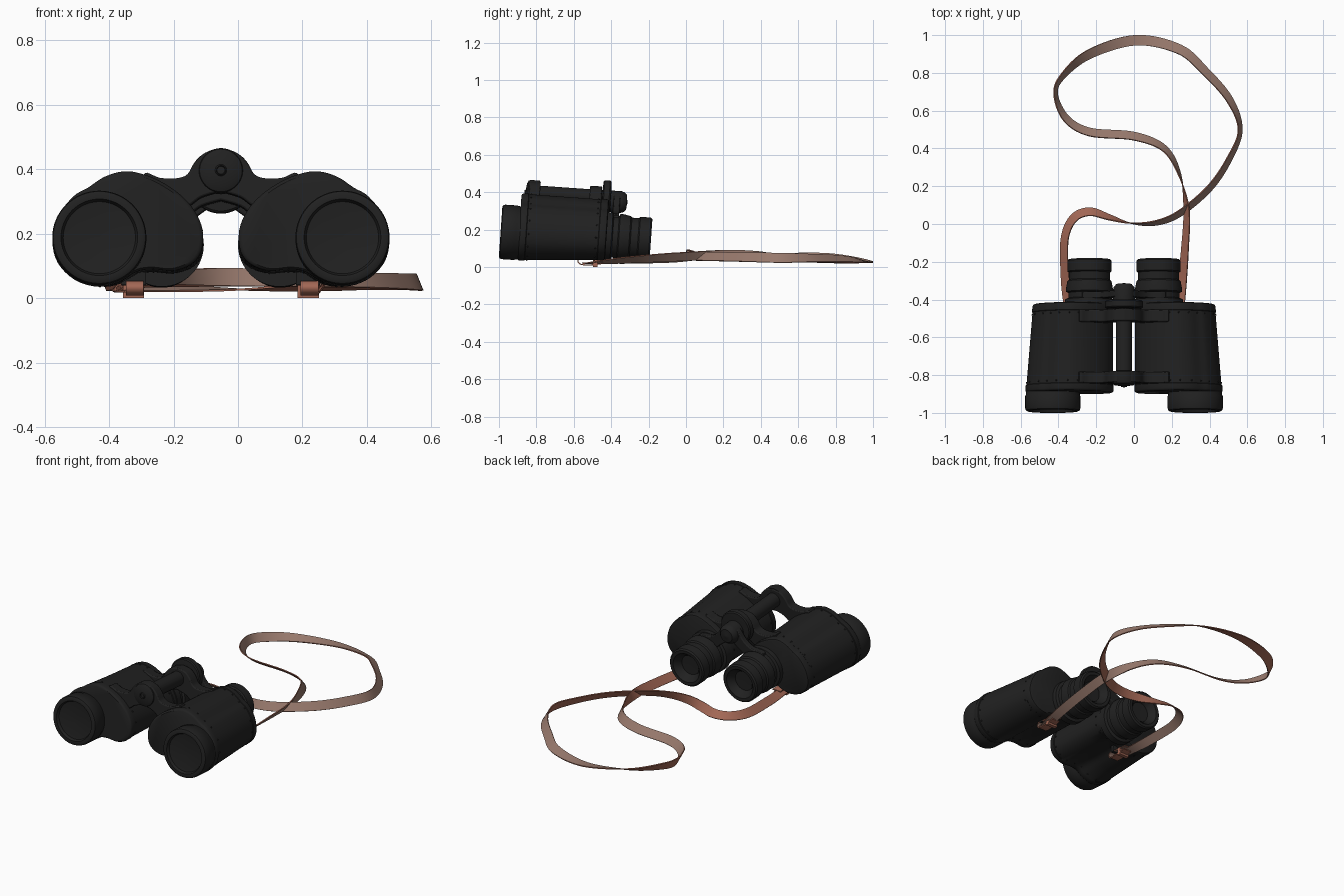
import bpy, bmesh, math
from mathutils import Vector, Matrix

if "Cube" in bpy.data.objects:
    bpy.data.objects.remove(bpy.data.objects["Cube"])


def material(name, rgb):
    m = bpy.data.materials.new(name)
    m.diffuse_color = (*rgb, 1)
    m.use_nodes = True
    m.node_tree.nodes["Principled BSDF"].inputs["Base Color"].default_value = m.diffuse_color
    return m


BLACK = material("matte black", (0.015, 0.015, 0.015))
RED = material("red brown leather", (0.36, 0.135, 0.09))
TAUPE = material("suede backing", (0.31, 0.19, 0.15))

# Binoculars are built level about their hinge, then tipped slightly backwards
TILT = (Matrix.Translation((-0.053, -0.65, 0.18)) @ Matrix.Rotation(math.radians(-4), 4, 'X')
        @ Matrix.Translation((0, 0.65, -0.18)))


def finish(bm, name, mats, tilt=True, angle=35):
    bmesh.ops.recalc_face_normals(bm, faces=bm.faces[:])
    me = bpy.data.meshes.new(name)
    bm.to_mesh(me)
    bm.free()
    if tilt:
        me.transform(TILT)
    for m in mats:
        me.materials.append(m)
    ob = bpy.data.objects.new(name, me)
    bpy.context.collection.objects.link(ob)
    bpy.ops.object.select_all(action='DESELECT')
    ob.select_set(True)
    bpy.context.view_layer.objects.active = ob
    bpy.ops.object.shade_smooth_by_angle(angle=math.radians(angle))
    return ob


def spline(pts, n, closed=False):
    """Catmull-Rom through tuples of any size."""
    pts = [Vector(p) for p in pts]
    k, out = len(pts), []
    get = (lambda i: pts[i % k]) if closed else (lambda i: pts[max(0, min(k - 1, i))])
    for i in range(k if closed else k - 1):
        a, b, c, d = get(i - 1), get(i), get(i + 1), get(i + 2)
        for j in range(n):
            t = j / n
            out.append(0.5 * (2 * b + (c - a) * t + (2 * a - 5 * b + 4 * c - d) * t * t
                              + (3 * b - a - 3 * c + d) * t ** 3))
    if not closed:
        out.append(pts[-1])
    return out


def loft(bm, rings, caps=True):
    vs = [[bm.verts.new(p) for p in r] for r in rings]
    n = len(vs[0])
    for a, b in zip(vs, vs[1:]):
        for i in range(n):
            bm.faces.new((a[i], a[(i + 1) % n], b[(i + 1) % n], b[i]))
    if caps:
        bm.faces.new(vs[0])
        bm.faces.new(vs[-1])


def turned(name, x, z, profile, seg=64):
    """Solid of revolution along y; profile is (radius, y)."""
    bm = bmesh.new()
    loft(bm, [[(x + r * math.cos(2 * math.pi * i / seg), y, z + r * math.sin(2 * math.pi * i / seg))
               for i in range(seg)] for r, y in profile])
    return finish(bm, name, [BLACK])


def plate(name, outline, y0, y1, bevel=0.006):
    """xz outline extruded along y."""
    bm = bmesh.new()
    loft(bm, [[(x, y, z) for x, z in outline] for y in (y0, y1)])
    ob = finish(bm, name, [BLACK])
    b = ob.modifiers.new("soft edge", 'BEVEL')
    b.width, b.segments, b.limit_method, b.angle_limit = bevel, 2, 'ANGLE', math.radians(50)


# Prism housing cross-section, tapering towards the back
FRONT = [(0.519, 0.163), (0.503, 0.235), (0.455, 0.298), (0.41, 0.325), (0.36, 0.358), (0.30, 0.375),
         (0.245, 0.367), (0.19, 0.345), (0.13, 0.305), (0.085, 0.255), (0.06, 0.195), (0.064, 0.13),
         (0.095, 0.09), (0.15, 0.07), (0.21, 0.075), (0.26, 0.068), (0.31, 0.038), (0.377, 0.021),
         (0.45, 0.042), (0.503, 0.095)]
outline = [p for p in spline(FRONT, 4, True)]


def section(y, scale, s):
    t = (y + 0.885) / 0.455
    ring = []
    for x, z in outline:
        x -= 0.038 * t * max(0, (x - 0.2) / 0.32)
        z += 0.032 * t * max(0, (0.2 - z) / 0.18)
        ring.append((s * (0.27 + (x - 0.27) * scale), y, 0.19 + (z - 0.19) * scale))
    return ring


for s, side in ((-1, "left"), (1, "right")):
    # Housing with raised end covers
    bm = bmesh.new()
    steps = [(-0.893, 0.96), (-0.888, 1.0), (-0.882, 1.015), (-0.855, 1.015), (-0.852, 1.0),
             (-0.7, 1.0), (-0.58, 1.0), (-0.468, 1.0), (-0.465, 1.014), (-0.435, 1.014),
             (-0.428, 1.0), (-0.424, 0.96)]
    loft(bm, [section(y, k, s) for y, k in steps])
    finish(bm, side + "_prism_housing", [BLACK])
    # Rivets along both covers
    bm = bmesh.new()
    for y in (-0.84, -0.48):
        for p in section(y, 1.0, s)[::4]:
            bmesh.ops.create_icosphere(bm, subdivisions=1, radius=0.005,
                                       matrix=Matrix.Translation(p))
    finish(bm, side + "_rivets", [BLACK])
    # Objective barrel and eyepiece
    turned(side + "_objective", s * 0.377, 0.165,
           [(0.001, -0.966), (0.08, -0.969), (0.112, -0.974), (0.119, -0.99), (0.134, -0.991),
            (0.143, -0.986), (0.146, -0.975), (0.146, -0.91), (0.143, -0.905), (0.143, -0.86)])
    turned(side + "_eyepiece", s * 0.183, 0.18,
           [(0.001, -0.232), (0.06, -0.23), (0.066, -0.215), (0.084, -0.195), (0.09, -0.187),
            (0.108, -0.186), (0.116, -0.194), (0.117, -0.25), (0.109, -0.256), (0.109, -0.295),
            (0.117, -0.302), (0.124, -0.34), (0.124, -0.358), (0.112, -0.364), (0.112, -0.392),
            (0.128, -0.398), (0.13, -0.44)])
    # Arm carrying the eyepiece
    arm = spline([(0, 0.42), (0.05, 0.40), (0.09, 0.345), (0.14, 0.31), (0.22, 0.295),
                  (0.20, 0.22), (0.12, 0.235), (0.07, 0.275), (0, 0.325)], 5)
    plate(side + "_eyepiece_arm", [(s * x, z) for x, z in arm], -0.40, -0.365)
    # Strap lug under the housing
    bm = bmesh.new()
    bmesh.ops.create_cube(bm, size=1, matrix=Matrix.Translation((s * 0.27, -0.53, 0.068))
                          @ Matrix.Diagonal((0.075, 0.02, 0.04, 1)))
    finish(bm, side + "_strap_lug", [BLACK])

# Hinge bridges, front and rear
half = spline([(0, 0.449), (0.05, 0.437), (0.083, 0.405), (0.105, 0.37), (0.14, 0.358), (0.19, 0.36),
               (0.235, 0.375), (0.24, 0.33), (0.17, 0.30), (0.11, 0.27), (0.06, 0.30), (0, 0.318)], 5)
full = [(x, z) for x, z in half] + [(-x, z) for x, z in reversed(half[1:-1])]
plate("front_bridge", full, -0.855, -0.795)
plate("rear_bridge", [(x, z - 0.005) for x, z in full], -0.53, -0.465)

# Hinge axle, end cap, focus wheel and rear knob
turned("hinge_axle", 0, 0.382, [(0.043, -0.85), (0.043, -0.36)], 40)
turned("hinge_cap", 0, 0.382, [(0.001, -0.872), (0.012, -0.872), (0.014, -0.878), (0.018, -0.872),
                               (0.05, -0.868), (0.066, -0.86), (0.07, -0.85), (0.07, -0.80)], 48)
turned("focus_wheel", 0, 0.378, [(0.05, -0.462), (0.094, -0.46), (0.1, -0.454), (0.1, -0.425),
                                 (0.094, -0.418), (0.05, -0.415)], 48)
turned("rear_knob", 0, 0.368, [(0.058, -0.42), (0.058, -0.36), (0.054, -0.345), (0.04, -0.33),
                               (0.016, -0.328), (0.001, -0.324)], 48)


def ribbon(name, pts, n, width, across=None, thick=0.006):
    """Flat strap through (x, y, z, roll); red on one side, suede on the other."""
    path = spline(pts, n)
    bm, prev = bmesh.new(), None
    for i, p in enumerate(path):
        c = p.xyz
        t = (path[min(i + 1, len(path) - 1)].xyz - path[max(i - 1, 0)].xyz).normalized()
        flat = across or Vector((0, 0, 1)).cross(t).normalized()
        up = t.cross(flat).normalized()
        a = math.radians(p[3])
        w = (flat * math.cos(a) + up * math.sin(a)) * width / 2
        h = t.cross(w).normalized() * thick / 2
        ring = [bm.verts.new(q) for q in (c - w + h, c + w + h, c + w - h, c - w - h)]
        if prev:
            for k in range(4):
                f = bm.faces.new((prev[k], prev[(k + 1) % 4], ring[(k + 1) % 4], ring[k]))
                f.material_index = 1 if k == 2 else 0
        else:
            bm.faces.new(ring)
        prev = ring
    bm.faces.new(prev)
    finish(bm, name, [RED, TAUPE], tilt=False, angle=50)


# Neck strap: twists once at each side of the loop
ribbon("neck_strap", [
    (-0.325, -0.55, 0.020, 0), (-0.345, -0.43, 0.028, -15), (-0.365, -0.28, 0.038, -40),
    (-0.367, -0.08, 0.045, -45), (-0.32, 0.03, 0.055, -40), (-0.235, 0.065, 0.062, -40),
    (-0.13, 0.035, 0.066, -60), (-0.02, 0.005, 0.066, -90), (0.11, 0.005, 0.062, -115),
    (0.24, 0.055, 0.058, -125), (0.40, 0.19, 0.055, -125), (0.505, 0.345, 0.052, -120),
    (0.562, 0.50, 0.049, -112), (0.505, 0.66, 0.048, -130), (0.375, 0.81, 0.045, -140),
    (0.24, 0.925, 0.036, -155), (0.01, 0.973, 0.027, -180), (-0.235, 0.90, 0.035, -210),
    (-0.375, 0.785, 0.046, -240), (-0.415, 0.69, 0.05, -250), (-0.36, 0.56, 0.052, -230),
    (-0.235, 0.487, 0.054, -220), (0, 0.465, 0.056, -220), (0.16, 0.40, 0.06, -235),
    (0.24, 0.265, 0.064, -256), (0.278, 0.08, 0.06, -300), (0.27, -0.13, 0.05, -312),
    (0.25, -0.36, 0.034, -330), (0.225, -0.55, 0.018, -360)], 8, 0.055)

# Folded strap ends looped through the lugs, with keeper bands
for x, side in ((-0.32, "left"), (0.222, "right")):
    ribbon(side + "_strap_fold", [(x, -0.43, 0.036, 0), (x, -0.53, 0.045, 0), (x, -0.56, 0.05, 0),
                                  (x, -0.578, 0.033, 0), (x, -0.56, 0.014, 0),
                                  (x, -0.50, 0.012, 0), (x, -0.44, 0.02, 0)],
           5, 0.055, Vector((1, 0, 0)))
    bm = bmesh.new()
    bmesh.ops.create_cube(bm, size=1, matrix=Matrix.Translation((x - 0.004, -0.485, 0.022))
                          @ Matrix.Diagonal((0.066, 0.022, 0.044, 1)))
    finish(bm, side + "_strap_keeper", [RED], tilt=False)
